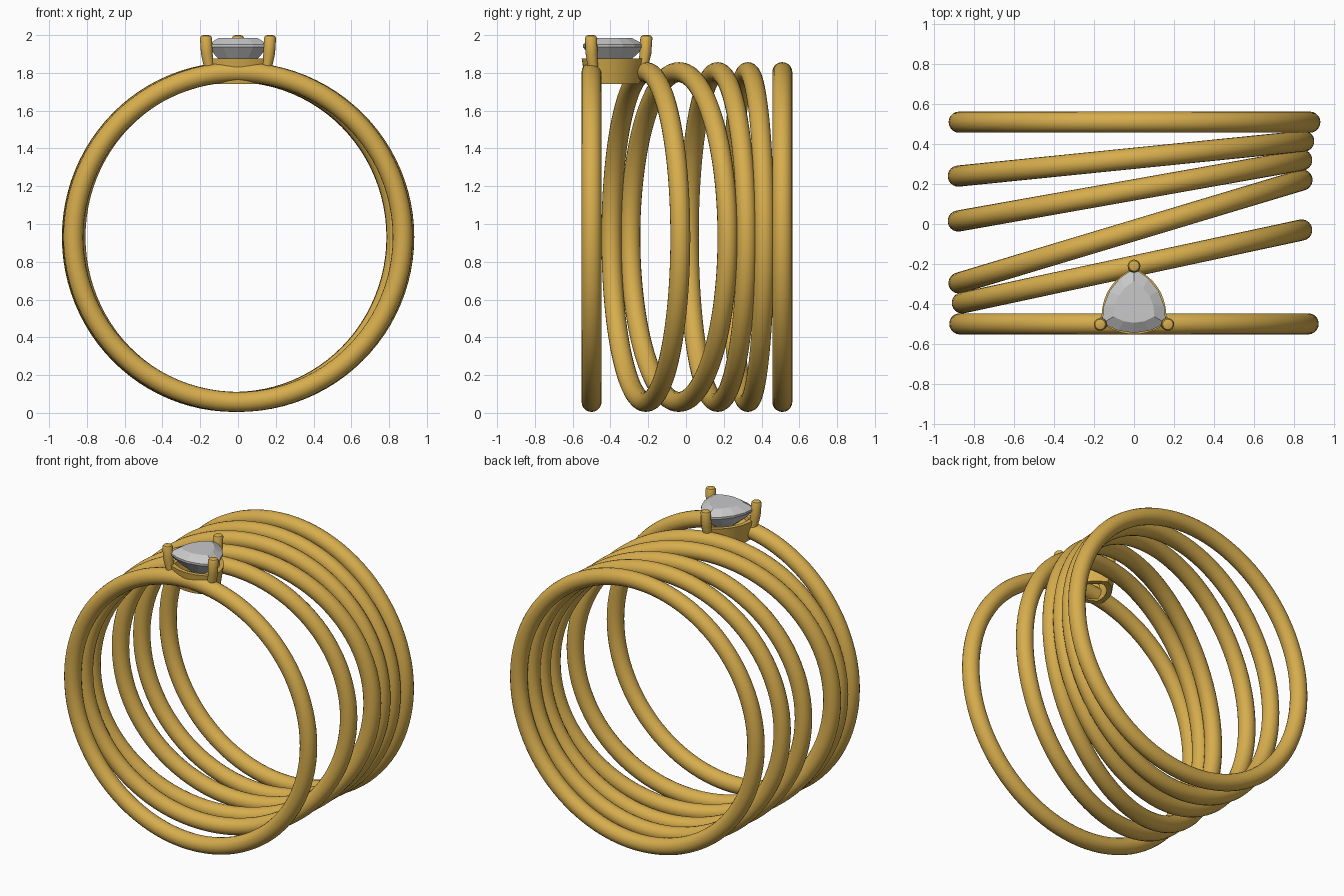
import bpy, bmesh, math
from mathutils import Vector

if "Cube" in bpy.data.objects:
    bpy.data.objects.remove(bpy.data.objects["Cube"])


def material(name, color):
    m = bpy.data.materials.new(name)
    m.diffuse_color = color
    m.use_nodes = True
    m.node_tree.nodes["Principled BSDF"].inputs["Base Color"].default_value = color
    return m


GOLD = material("yellow gold", (0.68, 0.42, 0.075, 1))
STONE = material("pale grey stone", (0.58, 0.58, 0.59, 1))


def loft(name, loops, mat, caps=True, smooth=True):
    """Skin a stack of equal-length loops; without caps, join last to first."""
    bm = bmesh.new()
    rows = [[bm.verts.new(p) for p in loop] for loop in loops]
    pairs = list(zip(rows, rows[1:]))
    if caps:
        bm.faces.new(rows[0])
        bm.faces.new(rows[-1])
    else:
        pairs.append((rows[-1], rows[0]))
    n = len(rows[0])
    for a, b in pairs:
        for i in range(n):
            j = (i + 1) % n
            bm.faces.new((a[i], a[j], b[j], b[i]))
    bmesh.ops.recalc_face_normals(bm, faces=bm.faces)
    mesh = bpy.data.meshes.new(name)
    bm.to_mesh(mesh)
    bm.free()
    mesh.materials.append(mat)
    obj = bpy.data.objects.new(name, mesh)
    bpy.context.collection.objects.link(obj)
    if smooth:
        finish(obj)
    return obj


def finish(obj):
    bpy.ops.object.select_all(action="DESELECT")
    obj.select_set(True)
    bpy.context.view_layer.objects.active = obj
    bpy.ops.object.shade_smooth_by_angle(angle=math.radians(40))


# Stacked bands: left/right end positions of each hoop's centreline
RADIUS, TUBE, MID_Z = 0.873, 0.053, 0.931
BANDS = [
    (-0.872, -0.50, 0.872, -0.50),
    (-0.86, -0.395, 0.84, -0.03),
    (-0.875, -0.295, 0.84, 0.22),
    (-0.88, 0.015, 0.84, 0.32),
    (-0.88, 0.24, 0.85, 0.415),
    (-0.875, 0.51, 0.88, 0.51),
]
for i, (x0, y0, x1, y1) in enumerate(BANDS):
    bpy.ops.mesh.primitive_torus_add(
        major_segments=96, minor_segments=20, major_radius=RADIUS, minor_radius=TUBE,
        location=((x0 + x1) / 2, (y0 + y1) / 2, MID_Z),
        rotation=(math.pi / 2, 0, math.atan2(y1 - y0, x1 - x0)))
    band = bpy.context.object
    band.name = f"band_{i + 1}"
    band.scale.x = math.hypot(x1 - x0, y1 - y0) / 2 / RADIUS
    band.data.materials.append(GOLD)
    finish(band)

# Rounded triangle shared by the setting and the stone
CORNERS = [Vector((-0.165, -0.5)), Vector((0.165, -0.5)), Vector((0, -0.215))]
CENTRE = Vector((0, -0.405))


def trillion(z, scale, steps, bulge=0.055):
    loop = []
    for i, a in enumerate(CORNERS):
        b = CORNERS[(i + 1) % 3]
        d = (b - a).normalized()
        out = Vector((d.y, -d.x))
        for s in range(steps):
            t = s / steps
            p = a.lerp(b, t) + out * bulge * 4 * t * (1 - t)
            p = CENTRE + (p - CENTRE) * scale
            loop.append((p.x, p.y, z))
    return loop


# Hollow setting wall
loft("setting", [trillion(z, s, 12) for z, s in
                 ((1.74, 0.84), (1.875, 0.98), (1.875, 0.80), (1.74, 0.62))],
     GOLD, caps=False)

# Faceted stone: culet, pavilion, girdle, crown, table
loft("stone", [trillion(z, s, 4, 0.05) for z, s in
               ((1.80, 0.08), (1.88, 0.66), (1.937, 0.97), (1.95, 0.97), (1.985, 0.62))],
     STONE, smooth=False)

# Prongs leaning outwards, with softly domed tips
for name, corner in zip(("right_prong", "left_prong", "back_prong"), CORNERS):
    out = (corner - CENTRE).normalized()
    loops = []
    for z, r, lean in ((1.78, 0.026, -0.025), (1.84, 0.028, -0.012), (1.90, 0.031, 0),
                       (1.985, 0.032, 0.005), (1.996, 0.026, 0.005), (2.0, 0.014, 0.005)):
        c = corner + out * lean
        loops.append([(c.x + r * math.cos(k * math.tau / 16),
                       c.y + r * math.sin(k * math.tau / 16), z) for k in range(16)])
    loft(name, loops, GOLD)
